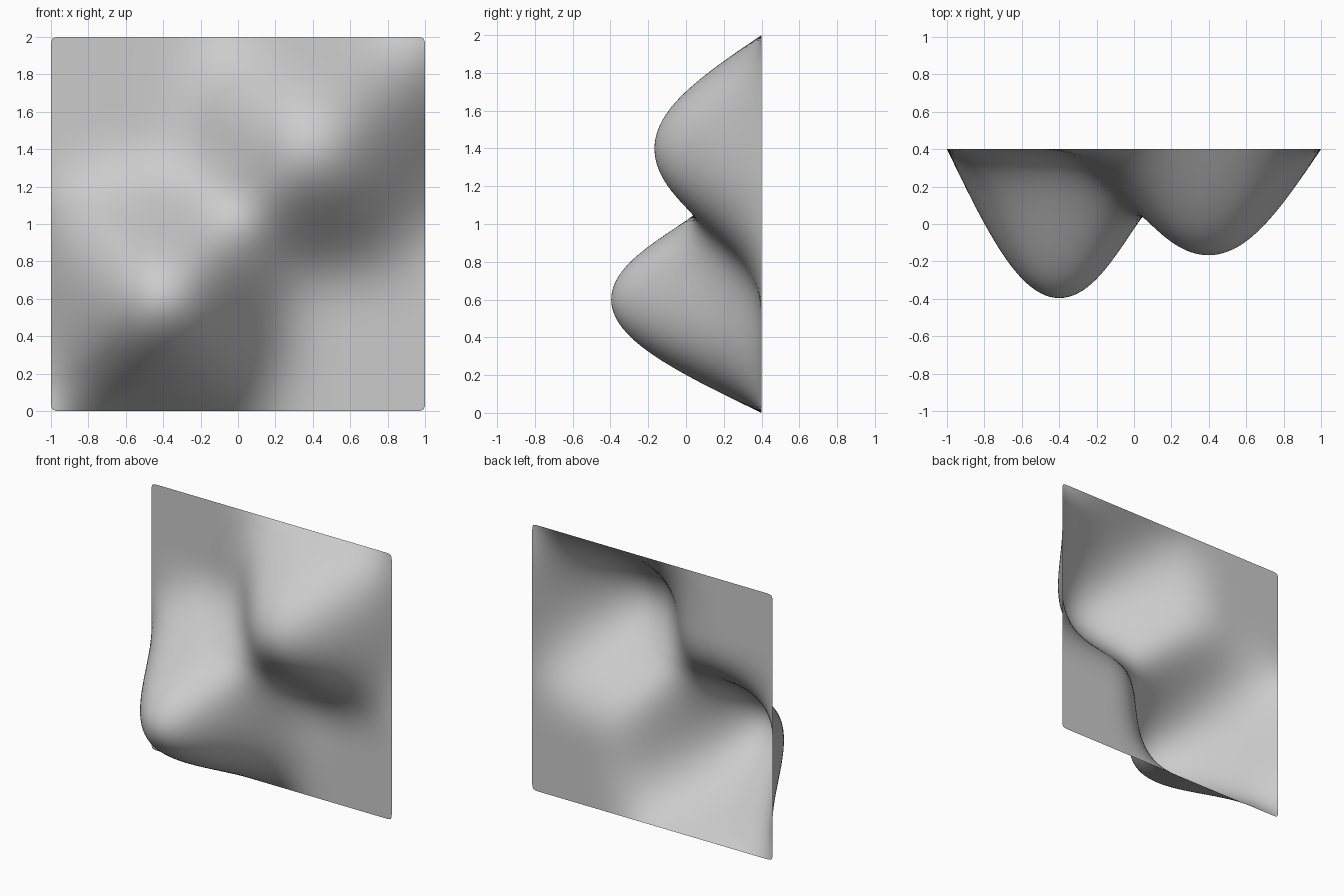
import bpy, bmesh

if "Cube" in bpy.data.objects:
    bpy.data.objects.remove(bpy.data.objects["Cube"])

# one flat grey for the whole sheet
grey = bpy.data.materials.new("plain grey")
grey.diffuse_color = (0.6, 0.6, 0.6, 1)
grey.use_nodes = True
grey.node_tree.nodes["Principled BSDF"].inputs["Base Color"].default_value = grey.diffuse_color

N, STEP, BACK = 5, 0.4, 0.4
# grid cells pushed forward: (column, row) -> depth
BUMPS = {(1, 1): 0.871, (3, 3): 0.62}


def depth(i, k):
    for (ci, ck), d in BUMPS.items():
        if i in (ci, ci + 1) and k in (ck, ck + 1):
            return d
    return 0.0


# coarse 5 x 5 control sheet, facing -y
bm = bmesh.new()
v = [[bm.verts.new((-1 + i * STEP, BACK - depth(i, k), k * STEP))
      for k in range(N + 1)] for i in range(N + 1)]
for i in range(N):
    for k in range(N):
        f = bm.faces.new((v[i][k], v[i + 1][k], v[i + 1][k + 1], v[i][k + 1]))
        f.smooth = True
mesh = bpy.data.meshes.new("bumpy_sheet")
bm.to_mesh(mesh)
bm.free()
mesh.materials.append(grey)
sheet = bpy.data.objects.new("bumpy_sheet", mesh)
bpy.context.collection.objects.link(sheet)

# smooth the two bumps, keeping the square outline
sub = sheet.modifiers.new("smooth bumps", 'SUBSURF')
sub.levels = sub.render_levels = 3
sub.boundary_smooth = 'PRESERVE_CORNERS'

# second pass rounds the corner tips slightly
tip = sheet.modifiers.new("round corners", 'SUBSURF')
tip.levels = tip.render_levels = 1
tip.boundary_smooth = 'ALL'
